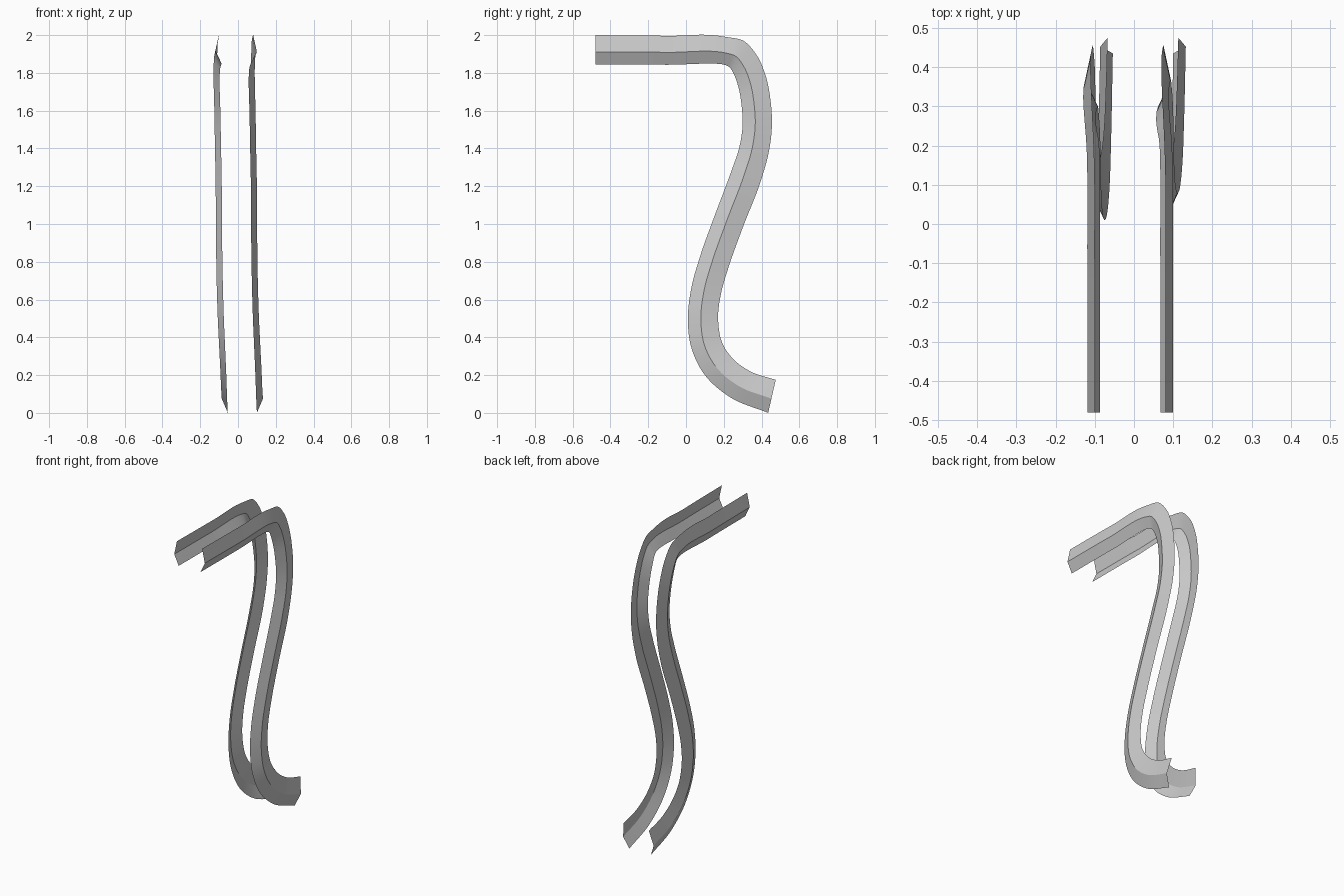
import bpy, bmesh
from mathutils import Vector

if "Cube" in bpy.data.objects:
    bpy.data.objects.remove(bpy.data.objects["Cube"])

# Side-view rails: outer y, outer z, inner y, inner z, sideways drift
STATIONS = [
    (-.48, 2.0, -.48, 1.845, 0), (-.10, 1.996, -.10, 1.843, 0),
    (.215, 1.99, .213, 1.84, -.003), (.30, 1.972, .235, 1.825, -.007),
    (.37, 1.90, .257, 1.785, -.010), (.42, 1.79, .28, 1.715, -.010),
    (.448, 1.65, .295, 1.62, -.007), (.455, 1.53, .30, 1.53, -.005),
    (.44, 1.39, .283, 1.41, -.003), (.40, 1.24, .24, 1.28, 0),
    (.30, .98, .15, 1.04, .002), (.225, .77, .075, .83, .004),
    (.185, .63, .03, .67, .007), (.17, .50, .01, .50, .012),
    (.19, .375, .03, .34, .019), (.25, .285, .10, .20, .025),
    (.34, .22, .23, .085, .029), (.475, .175, .435, .0, .033),
]
STEPS = 8


def smooth_stations():
    """Spline through the stations with chord-scaled tangents."""
    pts = [Vector(s) for s in STATIONS]
    n = len(pts)
    d = [(pts[i + 1] - pts[i]).length for i in range(n - 1)]
    tan = []
    for i in range(n):
        if i in (0, 1):
            tan.append((pts[i + 1] - pts[i]) / d[i])
        elif i == n - 1:
            tan.append((pts[i] - pts[i - 1]) / d[i - 1])
        else:
            a, b = (pts[i] - pts[i - 1]) / d[i - 1], (pts[i + 1] - pts[i]) / d[i]
            tan.append((a * d[i] + b * d[i - 1]) / (d[i] + d[i - 1]))
    out = []
    for i in range(n - 1):
        for k in range(STEPS):
            t = k / STEPS
            out.append(pts[i] * (2*t**3 - 3*t**2 + 1) + tan[i] * d[i] * (t**3 - 2*t**2 + t)
                       + pts[i + 1] * (3*t**2 - 2*t**3) + tan[i + 1] * d[i] * (t**3 - t**2))
    return out + [pts[-1]]


def make_strip(name, side):
    # Creased section: (fraction from outer to inner rail, distance from mid plane)
    section = [(0, .090), (.57, .109), (1, .077)]
    bm = bmesh.new()
    rows = []
    for oy, oz, iy, iz, drift in smooth_stations():
        rows.append([bm.verts.new((-.01 + side * x + drift,
                                   oy + (iy - oy) * f, oz + (iz - oz) * f))
                     for f, x in section])
    for a, b in zip(rows, rows[1:]):
        for j in range(2):
            quad = [a[j], a[j + 1], b[j + 1], b[j]]
            bm.faces.new(quad if side > 0 else quad[::-1])
    mesh = bpy.data.meshes.new(name)
    bm.to_mesh(mesh)
    bm.free()
    obj = bpy.data.objects.new(name, mesh)
    bpy.context.collection.objects.link(obj)
    bpy.ops.object.select_all(action='DESELECT')
    obj.select_set(True)
    bpy.context.view_layer.objects.active = obj
    bpy.ops.object.shade_smooth_by_angle(angle=.45)


# Pair of bent strips with their creases facing outward
make_strip("left_strip", -1)
make_strip("right_strip", 1)
